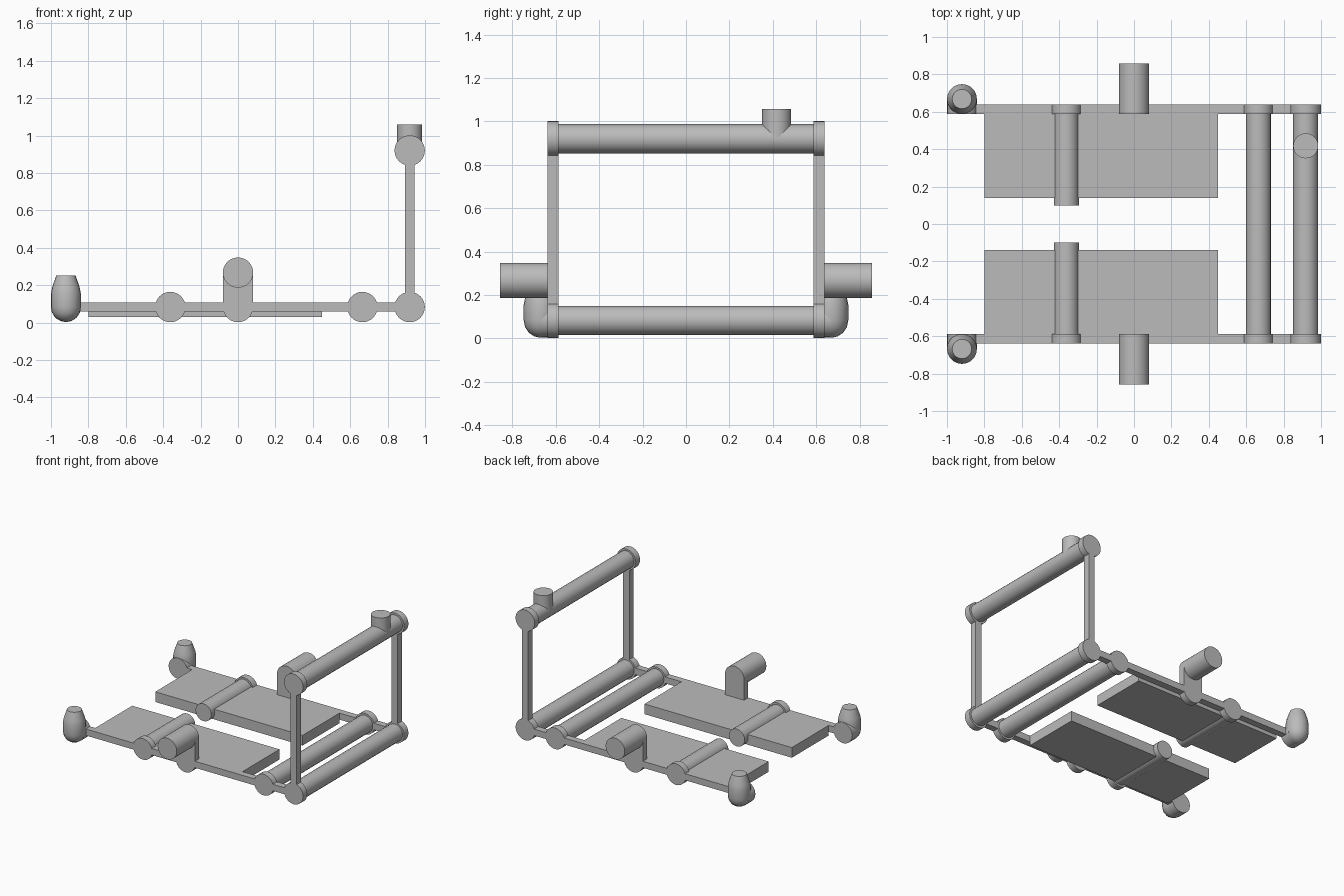
import bpy, bmesh, math
from mathutils import Vector, Matrix

cube = bpy.data.objects.get("Cube")
if cube:
    bpy.data.objects.remove(cube, do_unlink=True)

# Single grey material
grey = bpy.data.materials.new("plain_grey")
grey.use_nodes = True
colour = (0.5, 0.5, 0.5, 1)
grey.diffuse_color = colour
grey.node_tree.nodes["Principled BSDF"].inputs["Base Color"].default_value = colour


def finish(bm, name, smooth=True):
    bmesh.ops.recalc_face_normals(bm, faces=bm.faces)
    mesh = bpy.data.meshes.new(name)
    bm.to_mesh(mesh)
    bm.free()
    mesh.materials.append(grey)
    obj = bpy.data.objects.new(name, mesh)
    bpy.context.collection.objects.link(obj)
    if smooth:
        bpy.ops.object.select_all(action='DESELECT')
        obj.select_set(True)
        bpy.context.view_layer.objects.active = obj
        bpy.ops.object.shade_smooth_by_angle(angle=math.radians(30))
    return obj


def box(name, low, high):
    low, high = Vector(low), Vector(high)
    bm = bmesh.new()
    bmesh.ops.create_cube(bm, size=1, matrix=Matrix.Translation((low + high) / 2)
                          @ Matrix.Diagonal((*(high - low), 1)))
    return finish(bm, name, False)


def rod(name, start, end, radius, sides=32):
    start, end = Vector(start), Vector(end)
    axis = end - start
    bm = bmesh.new()
    bmesh.ops.create_cone(bm, cap_ends=True, segments=sides, radius1=radius,
                          radius2=radius, depth=axis.length,
                          matrix=Matrix.Translation((start + end) / 2)
                          @ axis.to_track_quat('Z', 'Y').to_matrix().to_4x4())
    return finish(bm, name)


def lathe(name, centre, profile, sides=20):
    bm = bmesh.new()
    rings = [[bm.verts.new((centre[0] + r * math.cos(math.tau * i / sides),
                            centre[1] + r * math.sin(math.tau * i / sides), z))
              for i in range(sides)] for r, z in profile]
    for a, b in zip(rings, rings[1:]):
        for i in range(sides):
            j = (i + 1) % sides
            bm.faces.new((a[i], a[j], b[j], b[i]))
    bm.faces.new(rings[0])
    bm.faces.new(rings[-1])
    return finish(bm, name)


AXLE, TOP = 0.083, 0.92          # heights of lower and upper rods
INNER, OUTER = 0.587, 0.638      # side frame thickness in y
HUB, TUBE = 0.081, 0.067
REAR, MID, PAD, FRONT = 0.918, 0.665, -0.362, -0.92

for s, side in ((-1, "front"), (1, "back")):
    # Side frame: rail, upright and round hubs
    box(side + "_rail", (FRONT, min(s * INNER, s * OUTER), 0.058),
        (REAR, max(s * INNER, s * OUTER), 0.108))
    box(side + "_upright", (REAR - 0.026, min(s * INNER, s * OUTER), AXLE),
        (REAR + 0.026, max(s * INNER, s * OUTER), TOP))
    for label, x, z in (("rear", REAR, AXLE), ("middle", MID, AXLE), ("pad", PAD, AXLE),
                        ("pivot", 0, AXLE), ("upper", REAR, TOP)):
        rod(f"{side}_{label}_hub", (x, s * INNER, z), (x, s * OUTER, z), HUB)

    # Floor panel with its short cross tube
    box(side + "_panel", (-0.8, min(s * 0.14, s * INNER), 0.03),
        (0.45, max(s * 0.14, s * INNER), 0.108))
    rod(side + "_short_tube", (PAD, s * 0.098, AXLE), (PAD, s * INNER, AXLE), TUBE, 20)

    # Raised pivot plate and outward stub
    box(side + "_pivot_plate", (-HUB, min(s * INNER, s * OUTER), AXLE),
        (HUB, max(s * INNER, s * OUTER), 0.267))
    rod(side + "_pivot_stub", (0, s * INNER, 0.267), (0, s * 0.858, 0.267), HUB)

    # Elbow with a tapered upright nozzle
    y = s * 0.668
    rod(side + "_elbow", (FRONT, s * INNER, AXLE), (FRONT, y, AXLE), 0.08, 20)
    bowl = [(0.08 * math.sin(a), AXLE - 0.08 * math.cos(a))
            for a in (math.pi / 2 * k / 4 for k in range(1, 5))]
    lathe(side + "_nozzle", (FRONT, y), [(0.006, 0.003)] + bowl
          + [(0.08, 0.155), (0.073, 0.19), (0.052, 0.251)])

# Full-width cross tubes
for name, x, z in (("rear_tube", REAR, AXLE), ("middle_tube", MID, AXLE), ("upper_tube", REAR, TOP)):
    rod(name, (x, -INNER, z), (x, INNER, z), TUBE, 20)

# Short spout on the upper tube
rod("upper_spout", (REAR, 0.418, TOP), (REAR, 0.418, 1.058), TUBE, 32)
